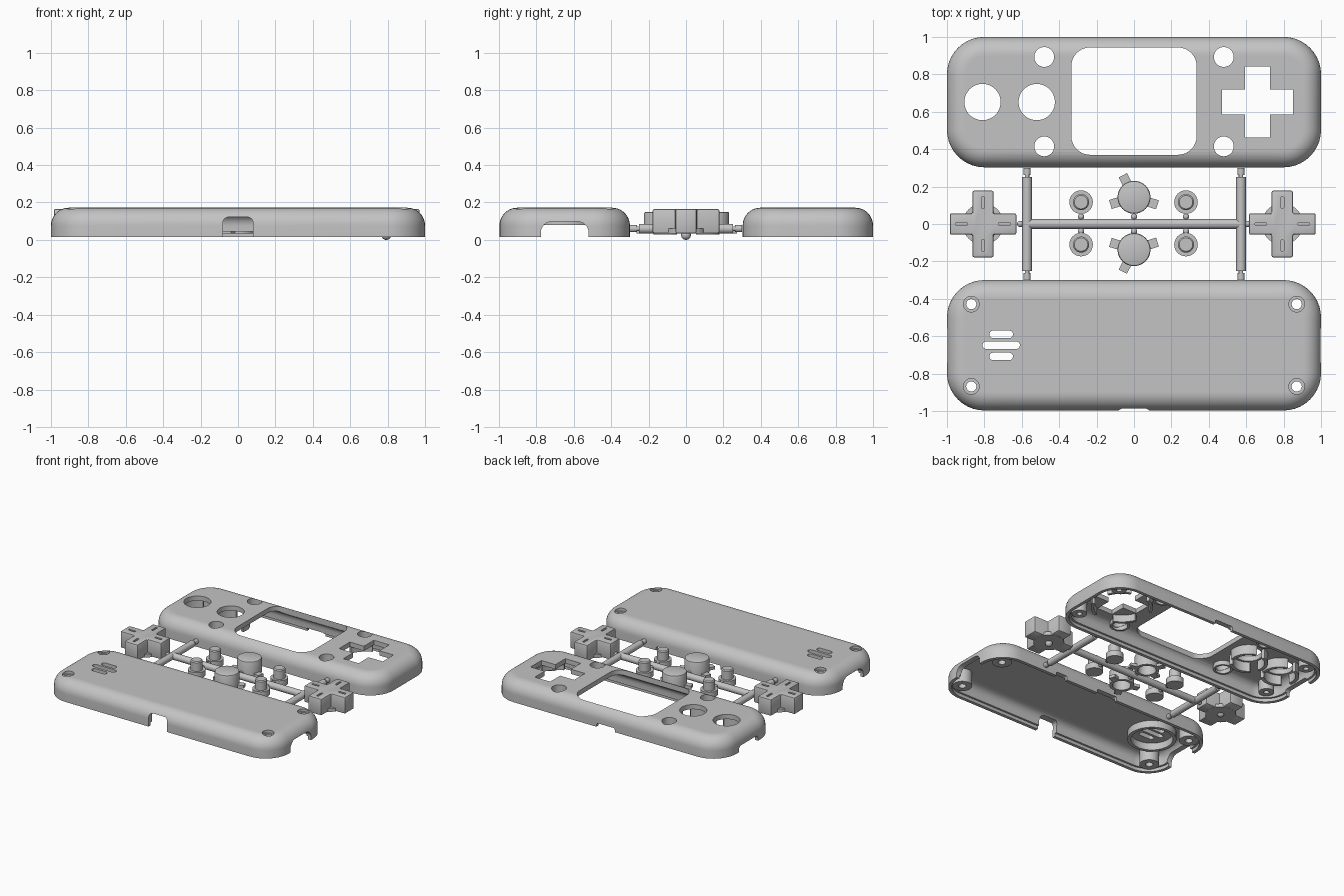
import bpy, math
from mathutils import Vector

if "Cube" in bpy.data.objects:
    bpy.data.objects.remove(bpy.data.objects["Cube"], do_unlink=True)

GREY = (0.55, 0.55, 0.55, 1)
mat = bpy.data.materials.new("plain grey plastic")
mat.use_nodes = True
mat.diffuse_color = GREY
mat.node_tree.nodes["Principled BSDF"].inputs["Base Color"].default_value = GREY


def activate(ob):
    bpy.ops.object.select_all(action="DESELECT")
    ob.select_set(True)
    bpy.context.view_layer.objects.active = ob


def smooth(ob):
    activate(ob)
    bpy.ops.object.shade_smooth_by_angle(angle=math.radians(30))


def loft(name, rings, cap=True, shade=True):
    """Skin a list of equal rings; capped at both ends or closed into a tube."""
    n, m = len(rings[0]), len(rings)
    verts = [p for ring in rings for p in ring]
    faces = []
    for i in range(m - 1 if cap else m):
        a, b = i * n, (i + 1) % m * n
        faces += [(a + k, a + (k + 1) % n, b + (k + 1) % n, b + k) for k in range(n)]
    if cap:
        faces += [tuple(reversed(range(n))), tuple(range((m - 1) * n, m * n))]
    me = bpy.data.meshes.new(name)
    me.from_pydata(verts, [], faces)
    me.materials.append(mat)
    ob = bpy.data.objects.new(name, me)
    bpy.context.collection.objects.link(ob)
    activate(ob)
    bpy.ops.object.mode_set(mode="EDIT")
    bpy.ops.mesh.select_all(action="SELECT")
    bpy.ops.mesh.normals_make_consistent(inside=False)
    bpy.ops.object.mode_set(mode="OBJECT")
    if shade:
        smooth(ob)
    return ob


def arc(c, r, a0, a1, n):
    return [(c[0] + r * math.cos(math.radians(a0 + (a1 - a0) * i / n)),
             c[1] + r * math.sin(math.radians(a0 + (a1 - a0) * i / n))) for i in range(n + 1)]


def round_rect(c, hx, hy, r, n=8):
    pts = []
    for k, (sx, sy) in enumerate(((1, 1), (-1, 1), (-1, -1), (1, -1))):
        pts += arc((c[0] + sx * (hx - r), c[1] + sy * (hy - r)), r, 90 * k, 90 * k + 90, n)
    return pts


def plus(c, length, w):
    pts = []
    d, e = Vector((1, 0)), Vector((0, 1))
    for _ in range(4):
        pts += [Vector(c) + d * u + e * v for u, v in ((length, -w), (length, w), (w, w))]
        d, e = e, -d
    return pts


def prism(name, outline, lo, hi, axis="z", shade=True):
    put = {"z": lambda p, h: (p[0], p[1], h), "y": lambda p, h: (p[0], h, p[1]),
           "x": lambda p, h: (h, p[0], p[1])}[axis]
    return loft(name, [[put(p, h) for p in outline] for h in (lo, hi)], shade=shade)


def lathe(name, c, profile, cap=True, n=48):
    return loft(name, [[(x, y, z) for x, y in arc(c, r, 0, 360, n)[:-1]] for r, z in profile], cap)


def tube(name, c, r0, r1, z0, z1):
    return lathe(name, c, [(r0, z0), (r1, z0), (r1, z1), (r0, z1)], cap=False)


def arc_wall(name, c, r0, r1, a0, a1, z0, z1):
    return prism(name, arc(c, r0, a0, a1, 12) + arc(c, r1, a1, a0, 12), z0, z1)


def rod(name, p, q, r):
    p, q = Vector(p), Vector(q)
    bpy.ops.mesh.primitive_cylinder_add(vertices=24, radius=r, depth=(q - p).length, location=(p + q) / 2)
    ob = bpy.context.object
    ob.name = name
    ob.rotation_euler = (q - p).to_track_quat("Z", "Y").to_euler()
    ob.data.materials.append(mat)
    smooth(ob)


def ball(name, p, r):
    bpy.ops.mesh.primitive_uv_sphere_add(segments=20, ring_count=12, radius=r, location=p)
    bpy.context.object.name = name
    bpy.context.object.data.materials.append(mat)
    smooth(bpy.context.object)


def cut(ob, cutters):
    for c in cutters:
        activate(ob)
        mod = ob.modifiers.new("cut", "BOOLEAN")
        mod.operation, mod.solver, mod.object = "DIFFERENCE", "EXACT", c
        bpy.ops.object.modifier_apply(modifier=mod.name)
        bpy.data.objects.remove(c, do_unlink=True)
    smooth(ob)


BASE, TOP, ROOF = 0.015, 0.172, 0.135


def shell(name, cy):
    """Hollow rounded tray, open below, with a stepped rim."""
    prof = [(0.11, ROOF)]
    prof += [(0.1 - 0.06 * math.sin(t), ROOF - 0.06 + 0.06 * math.cos(t))
             for t in (math.pi / 2 * i / 6 for i in range(7))]
    prof += [(0.04, 0.04), (0.025, 0.04), (0.025, BASE), (0, BASE)]
    prof += [(0.095 - 0.095 * math.cos(t), TOP - 0.095 + 0.095 * math.sin(t))
             for t in (math.pi / 2 * i / 10 for i in range(11))]
    prof.append((0.105, TOP))
    return loft(name, [[(x, y, z) for x, y in round_rect((0, cy), 1 - i, 0.3485 - i, 0.2 - i, 10)]
                       for i, z in prof])


def disc_cutter(c, r):
    return prism("cutter", arc(c, r, 0, 360, 48)[:-1], 0.08, 0.3)


FY, BY = 0.6515, -0.6485
corners = [(sx * 0.87, sy * 0.22) for sx in (-1, 1) for sy in (-1, 1)]

# Front shell with screen, button and pad openings
front = shell("front_shell", FY)
round_holes = [(-0.81, 0.652), (-0.52, 0.652)]
small_holes = [(sx * 0.48, y) for sx in (-1, 1) for y in (0.415, 0.893)]
cut(front, [disc_cutter(c, 0.097) for c in round_holes]
    + [disc_cutter(c, 0.053) for c in small_holes]
    + [prism("cutter", round_rect((0, 0.657), 0.335, 0.287, 0.1), 0.08, 0.3),
       prism("cutter", plus((0.66, 0.652), 0.19, 0.067), 0.08, 0.3),
       prism("cutter", round_rect((0, 0.01), 0.08, 0.035, 0.015), 0.9, 1.1, "y"),
       prism("cutter", round_rect((FY, 0), 0.12, 0.06, 0.03), -1.1, -0.9, "x")])

# Guides and posts under the front shell
for c in round_holes:
    for k in range(3):
        arc_wall("button_guide", c, 0.113, 0.138, 120 * k + 105, 120 * k + 195, 0.06, 0.14)
for c in small_holes:
    tube("small_button_guide", c, 0.055, 0.07, 0.1, 0.14)
for k in range(4):
    arc_wall("pad_guide", (0.66, 0.652), 0.2, 0.222, 90 * k + 22, 90 * k + 68, 0.08, 0.14)
for x, y in corners:
    tube("front_screw_post", (x, FY + y), 0.02, 0.055, 0.05, 0.14)

# Back shell with screw holes, speaker slots, cable and side notches
back = shell("back_shell", BY)
cutters = [prism("cutter", round_rect((-0.71, y), h, 0.02, 0.0199), 0.08, 0.3)
           for y, h in ((-0.59, 0.063), (-0.648, 0.1), (-0.708, 0.063))]
cutters += [lathe("cutter", (x, BY + y), [(0.027, 0.08), (0.027, 0.15), (0.042, 0.15), (0.042, 0.3)])
            for x, y in corners]
cutters += [prism("cutter", round_rect((BY, 0.02), 0.128, 0.078, 0.06), lo, lo + 0.22, "x")
            for lo in (-1.1, 0.88)]
cutters += [prism("cutter", round_rect((0, 0.04), 0.08, 0.082, 0.03), -1.1, -0.88, "y"),
            prism("cutter", round_rect((0, 0.01), 0.09, 0.035, 0.01), -0.4, -0.2, "y"),
            prism("cutter", round_rect((0.42, 0.01), 0.05, 0.035, 0.01), -0.4, -0.2, "y")]
cut(back, cutters)
for x, y in corners:
    tube("back_screw_post", (x, BY + y), 0.027, 0.07, 0.03, 0.14)
tube("speaker_ring", (-0.71, -0.648), 0.15, 0.175, 0.08, 0.14)

# Sprue frame holding the loose buttons
SZ = 0.06
rod("sprue_bar", (-0.57, 0, SZ), (0.57, 0, SZ), 0.026)
for s in (-1, 1):
    x = s * 0.572
    rod("sprue_cross_bar", (x, -0.25, SZ), (x, 0.25, SZ), 0.026)
    for t in (-1, 1):
        rod("sprue_neck", (x, t * 0.24, SZ), (x, t * 0.275, SZ), 0.012)
        rod("sprue_tip", (x, t * 0.262, SZ), (x, t * 0.3, SZ), 0.019)
    ball("pad_link", (s * 0.608, 0, SZ), 0.017)

# Directional pads with pivot and retaining disc
for x, pivot_z in ((-0.807, 0.041), (0.793, 0.026)):
    pad = prism("direction_pad", plus((x, 0), 0.178, 0.057), 0.035, 0.165, shade=False)
    bev = pad.modifiers.new("soft edges", "BEVEL")
    bev.width, bev.segments = 0.009, 2
    activate(pad)
    bpy.ops.object.modifier_apply(modifier=bev.name)
    slots = []
    for dx, dy in ((1, 0), (-1, 0), (0, 1), (0, -1)):
        slots.append(prism("cutter", round_rect((x + dx * 0.115, dy * 0.115), 0.008 + 0.022 * abs(dx),
                                                0.008 + 0.022 * abs(dy), 0.004, 2), 0.155, 0.3))
    cut(pad, slots)
    lathe("pad_disc", (x, 0), [(0.11, 0.034), (0.11, 0.06)])
    ball("pad_pivot", (x, 0, pivot_z), 0.026)

# Round action buttons, hollow below, with three keying tabs
for s, cy in ((1, 0.143), (-1, -0.137)):
    lathe("action_button", (0, cy), [(0.065, 0.12), (0.065, 0.035), (0.088, 0.035), (0.088, 0.14),
                                     (0.085, 0.147), (0.078, 0.15)])
    for a in (117, -18, 197):
        a = math.radians(a * s)
        d, e = Vector((math.cos(a), math.sin(a))), Vector((-math.sin(a), math.cos(a)))
        o = Vector((0, cy))
        prism("button_tab", [o + d * u + e * v for u, v in
                             ((0.075, -0.025), (0.132, -0.025), (0.132, 0.025), (0.075, 0.025))], 0.035, 0.058)
    ball("button_link", (0, s * 0.039, SZ), 0.017)

# Small flanged buttons
for x in (-0.283, 0.278):
    for s, cy in ((1, 0.117), (-1, -0.11)):
        lathe("small_button", (x, cy), [(0.063, 0.03), (0.063, 0.075), (0.043, 0.075), (0.043, 0.143),
                                        (0.036, 0.15)], n=32)
        ball("small_button_link", (x, s * 0.039, SZ), 0.017)
